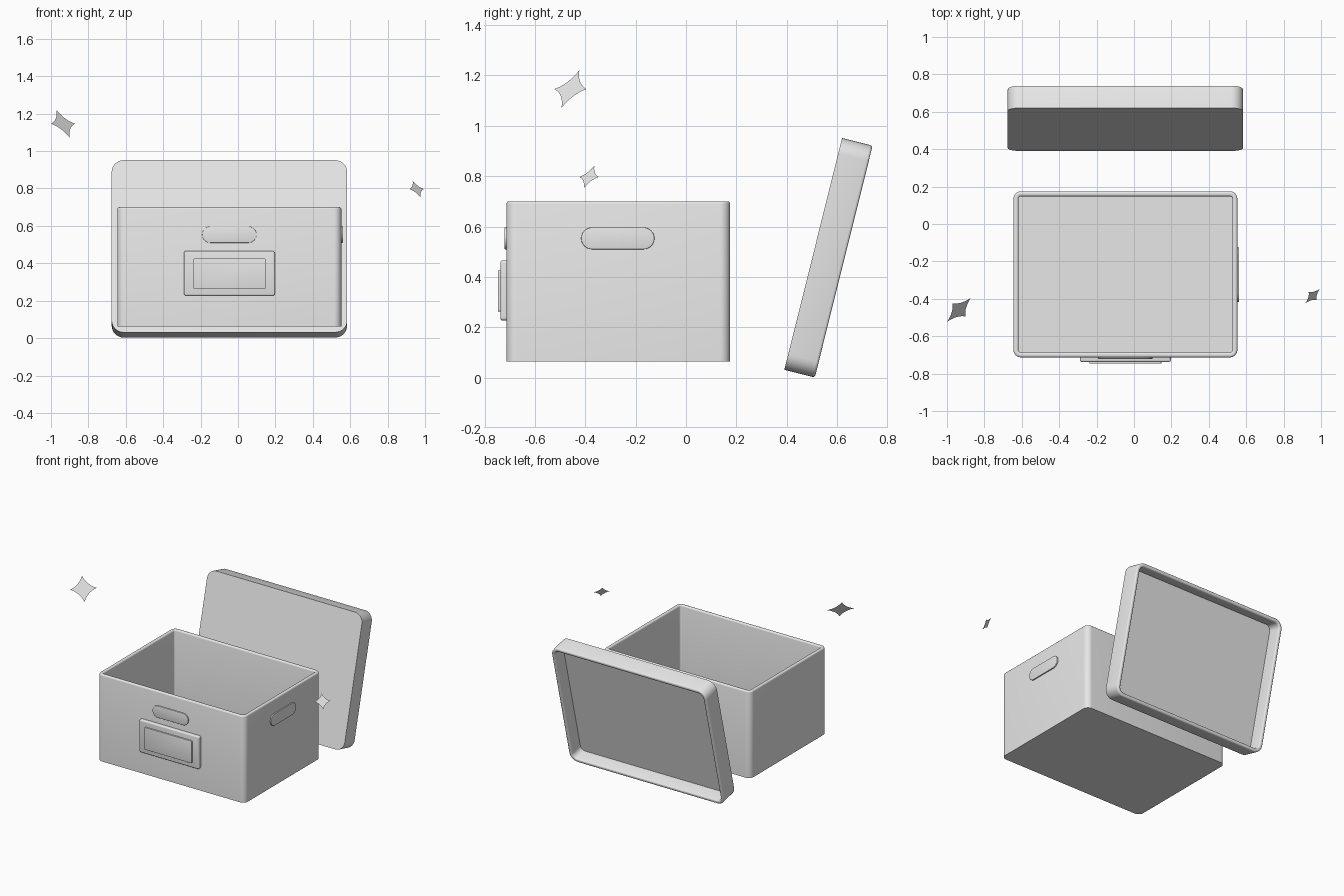
import bpy, bmesh, math
from mathutils import Vector

if "Cube" in bpy.data.objects:
    bpy.data.objects.remove(bpy.data.objects["Cube"])

grey = bpy.data.materials.new("light grey")
grey.diffuse_color = (0.8, 0.8, 0.8, 1)
grey.use_nodes = True
grey.node_tree.nodes["Principled BSDF"].inputs["Base Color"].default_value = grey.diffuse_color
CX = -0.046           # shared centre line of the box, lid and label


def finish(bm, name, loc=(0, 0, 0), rot=(0, 0, 0), closed=True):
    if closed:
        bmesh.ops.recalc_face_normals(bm, faces=bm.faces)
    me = bpy.data.meshes.new(name)
    bm.to_mesh(me)
    bm.free()
    me.materials.append(grey)
    me.shade_smooth()
    me.set_sharp_from_angle(angle=math.radians(35))
    ob = bpy.data.objects.new(name, me)
    ob.location, ob.rotation_euler = loc, rot
    bpy.context.collection.objects.link(ob)
    return ob


def rounded_rect(w, h, r, n=8):
    """Outline of a w by h rectangle with rounded corners."""
    pts = []
    for i, (sx, sy) in enumerate([(1, 1), (-1, 1), (-1, -1), (1, -1)]):
        for k in range(n + 1):
            a = math.pi / 2 * (i + k / n)
            pts.append((sx * (w / 2 - r) + r * math.cos(a),
                        sy * (h / 2 - r) + r * math.sin(a)))
    return pts


def loft(name, w, h, r, profile, loc, rot=(0, 0, 0)):
    """Closed solid from rounded rectangles; profile = (inset, z) pairs."""
    bm = bmesh.new()
    rings = []
    for inset, z in profile:
        outline = rounded_rect(w - 2 * inset, h - 2 * inset, max(r - inset, 0.004))
        rings.append([bm.verts.new((x, y, z)) for x, y in outline])
    for a, b in zip(rings, rings[1:]):
        for i in range(len(a)):
            j = (i + 1) % len(a)
            bm.faces.new((a[i], a[j], b[j], b[i]))
    bm.faces.new(rings[0])
    bm.faces.new(rings[-1])
    return finish(bm, name, loc, rot)


def tray(depth, wall, floor, bevel):
    """Open container section with a rounded rim."""
    arc = [(bevel * (1 - math.cos(t)), depth - bevel + bevel * math.sin(t))
           for t in (math.pi / 6 * k for k in range(4))]
    return [(0, 0)] + arc + [(wall - i, z) for i, z in reversed(arc)] + [(wall, floor)]


def plate(depth, bevel):
    """Solid slab section with a rounded front edge."""
    return [(0, 0)] + [(bevel * (1 - math.cos(t)), depth - bevel + bevel * math.sin(t))
                       for t in (math.pi / 6 * k for k in range(4))]


# Open storage box
loft("box", 1.197, 0.888, 0.04, tray(0.637, 0.027, 0.027, 0.01), (CX, -0.269, 0.063))

# Lid leaning behind the box, closed face to the front
lid_section = [(i, 0.0625 - z) for i, z in tray(0.125, 0.027, 0.027, 0.01)]
loft("lid", 1.259, 0.949, 0.065, lid_section, (CX, 0.566, 0.476), (math.radians(76), 0, 0))

# Handle pads on the front and right side
FRONT = (math.pi / 2, 0, 0)
SIDE = (math.pi / 2, 0, math.pi / 2)
loft("front_handle", 0.291, 0.087, 0.0435, plate(0.01, 0.002), (CX, -0.711, 0.553), FRONT)
loft("side_handle", 0.291, 0.087, 0.0435, plate(0.01, 0.002), (0.551, -0.271, 0.553), SIDE)

# Label holder and its card
loft("label_frame", 0.486, 0.239, 0.012, plate(0.026, 0.008), (CX, -0.711, 0.346), FRONT)
loft("label_card", 0.385, 0.163, 0.006, plate(0.011, 0.001), (CX, -0.736, 0.344), FRONT)


def sparkle(name, centre, size):
    """Flat four-pointed star with concave sides."""
    u = Vector((1, 1, 0)).normalized() * size
    v = Vector((-0.035, 0.035, 0.0735)).normalized() * size
    bm = bmesh.new()
    tips = [(1, 0), (0, 1), (-1, 0), (0, -1)]
    hub = bm.verts.new((0, 0, 0))
    ring = []
    for i in range(4):
        p, q = Vector(tips[i]), Vector(tips[(i + 1) % 4])
        c = (p + q) * 0.27
        for k in range(8):
            t = k / 8
            s = p * (1 - t) ** 2 + c * 2 * t * (1 - t) + q * t * t
            ring.append(bm.verts.new(u * s.x + v * s.y))
    for i in range(len(ring)):
        bm.faces.new((hub, ring[i], ring[(i + 1) % len(ring)]))
    return finish(bm, name, centre, closed=False)


# Floating sparkles
sparkle("large_sparkle", (-0.936, -0.459, 1.146), 0.09)
sparkle("small_sparkle", (0.955, -0.385, 0.797), 0.054)
